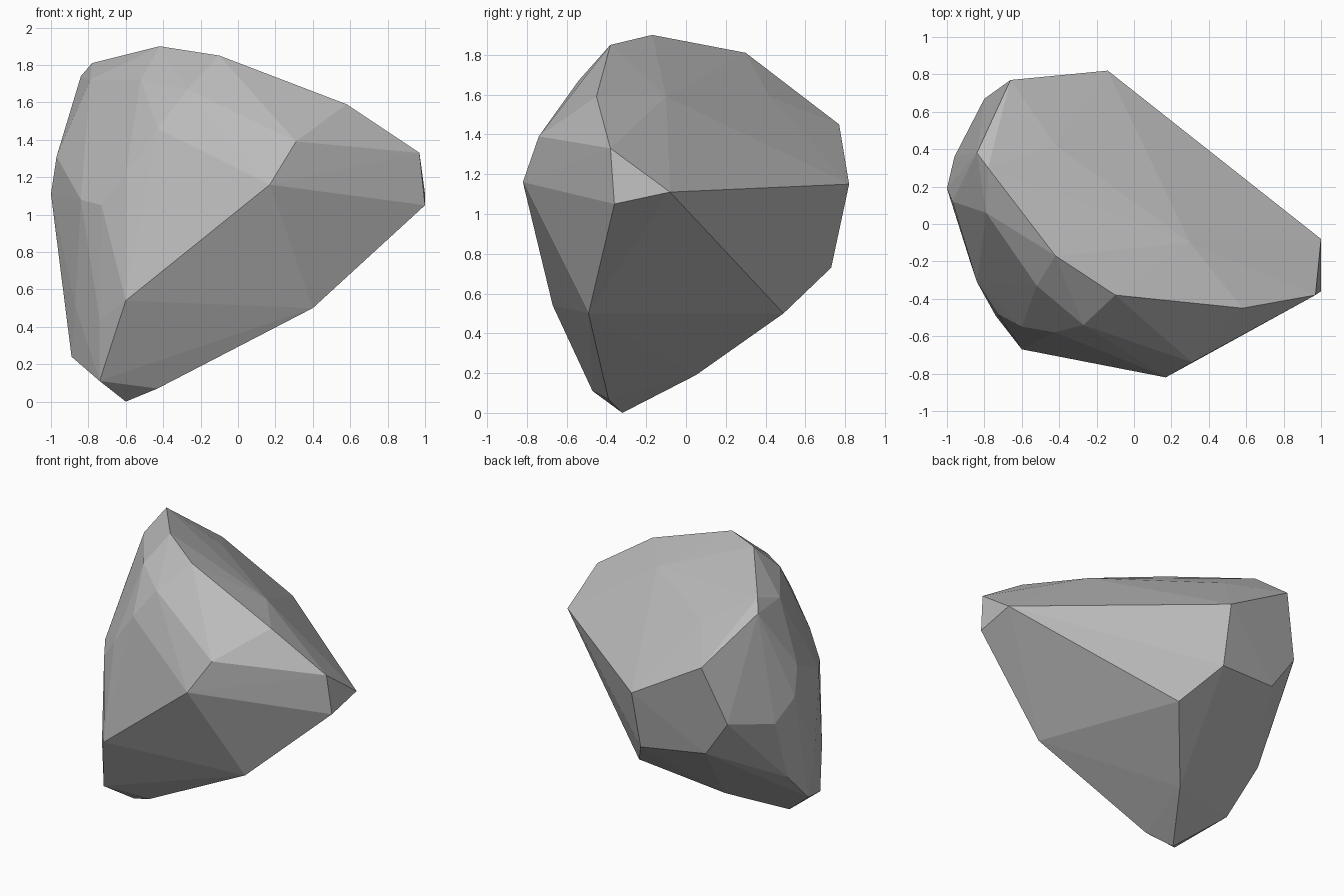
import bpy
import bmesh
from mathutils import Vector

cube = bpy.data.objects.get("Cube")
if cube:
    bpy.data.objects.remove(cube, do_unlink=True)

# Corner points of the boulder, grouped by region
crown = [(-.78, .30, 1.81), (-.42, -.17, 1.90), (-.10, -.38, 1.85), (.58, -.45, 1.59),
         (-.84, .38, 1.74), (-.79, .06, 1.72), (-.52, -.33, 1.72), (-.27, -.54, 1.67),
         (-.42, .42, 1.59), (.30, -.10, 1.59)]
front = [(.31, -.74, 1.39), (.17, -.82, 1.16), (.28, -.66, .86), (-.60, -.67, .54),
         (-.43, -.58, 1.46), (-.60, -.55, 1.22), (-.73, -.48, 1.05), (-.84, -.31, 1.08)]
tip = [(.97, -.38, 1.33), (1, -.36, 1.05), (1, -.08, 1.11)]
back = [(-.66, .77, 1.45), (-.14, .82, 1.15), (-.15, .73, .73), (-.80, .67, 1.04),
        (-.62, .66, .78), (.03, .49, .50), (.29, .31, .66)]
side = [(-.97, .12, 1.31), (-1, .19, 1.11), (-.96, .36, .97), (-.95, .25, .85),
        (-.92, .16, .50), (-.87, -.22, .51), (-.74, -.49, .44)]
base = [(.40, -.49, .50), (-.43, -.39, .07), (-.60, -.32, 0), (-.74, -.47, .11),
        (-.89, -.12, .24), (-.35, .05, .19)]

# Wrap the points in a faceted shell
bm = bmesh.new()
for p in crown + front + tip + back + side + base:
    bm.verts.new(Vector(p))
hull = bmesh.ops.convex_hull(bm, input=bm.verts)
loose = [v for v in bm.verts if not v.link_faces]
print("inside:", [tuple(round(c, 2) for c in v.co) for v in loose])
bmesh.ops.delete(bm, geom=loose, context="VERTS")
bmesh.ops.recalc_face_normals(bm, faces=bm.faces)

mesh = bpy.data.meshes.new("boulder")
bm.to_mesh(mesh)
bm.free()
boulder = bpy.data.objects.new("boulder", mesh)
bpy.context.collection.objects.link(boulder)

# Plain grey stone
stone = bpy.data.materials.new("grey_stone")
stone.use_nodes = True
grey = (.5, .5, .5, 1)
stone.diffuse_color = grey
stone.node_tree.nodes["Principled BSDF"].inputs["Base Color"].default_value = grey
mesh.materials.append(stone)
